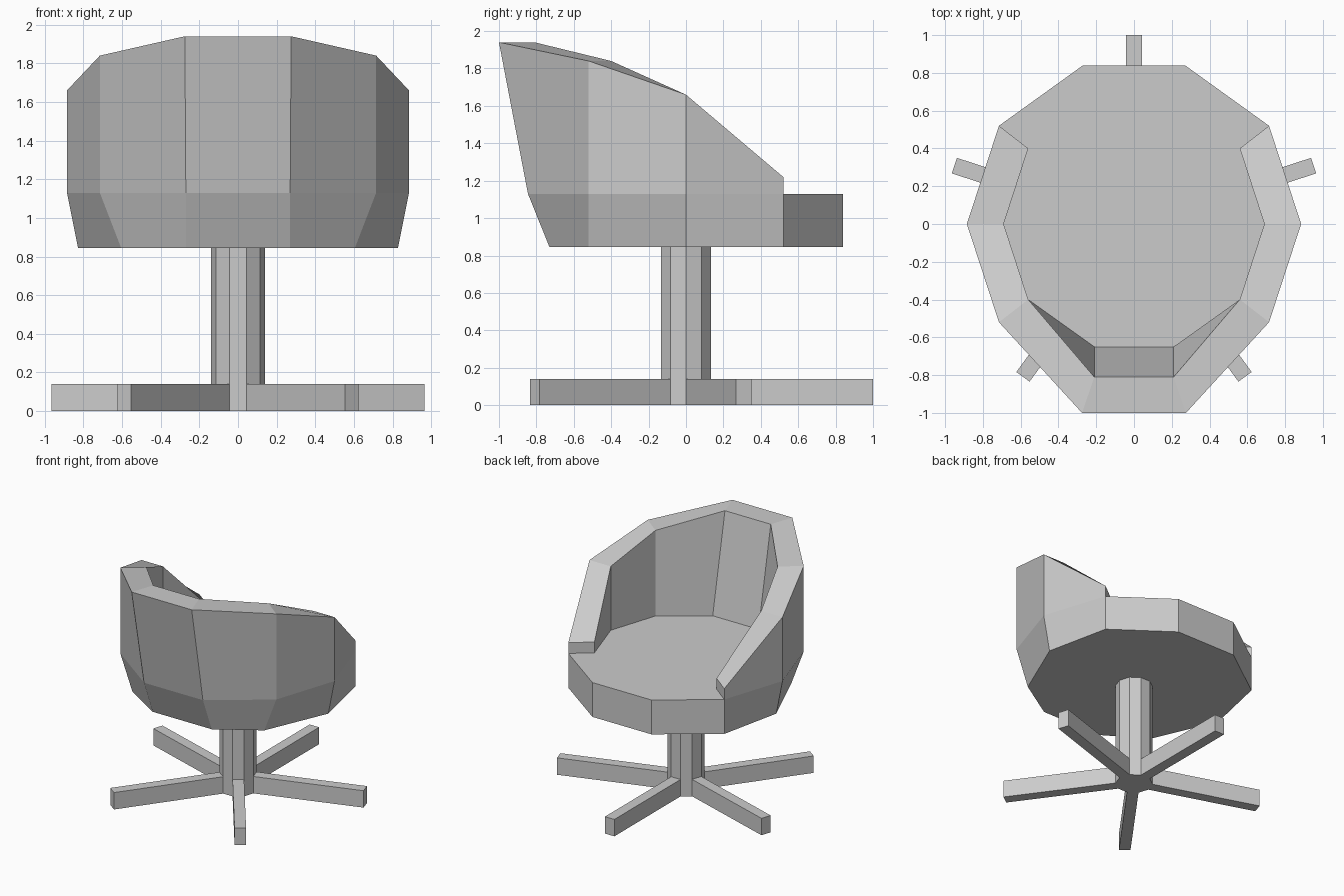
import bpy, bmesh, math

if "Cube" in bpy.data.objects:
    bpy.data.objects.remove(bpy.data.objects["Cube"])


def finish(name, bm):
    bmesh.ops.recalc_face_normals(bm, faces=bm.faces)
    mesh = bpy.data.meshes.new(name)
    bm.to_mesh(mesh)
    bm.free()
    obj = bpy.data.objects.new(name, mesh)
    bpy.context.collection.objects.link(obj)


def ring(bm, half):
    """Vertices for a half outline followed by its mirror image in x."""
    pts = half + [(-x, y, z) for x, y, z in reversed(half)]
    return [bm.verts.new(p) for p in pts]


def skin(bm, a, b, closed=False):
    n = len(a)
    for i in range(n if closed else n - 1):
        j = (i + 1) % n
        bm.faces.new((a[i], a[j], b[j], b[i]))


# Bucket seat: ten-sided pan with a wrap-around back that slopes into the arms
Z0, Z1 = 0.845, 1.13
heights = [1.22, 1.66, 1.84, 1.94]
pan = [(0.27, 0.84), (0.715, 0.52), (0.885, 0), (0.715, -0.52), (0.27, -0.845)]
base = [(0.27, 0.84), (0.715, 0.52), (0.828, 0), (0.605, -0.52), (0.27, -0.73)]
rim = [(0.715, 0.52), (0.885, 0), (0.715, -0.52), (0.275, -1.0)]
rim_in = [(0.56, 0.40), (0.69, 0), (0.56, -0.40), (0.21, -0.81)]
floor = [(0.56, 0.40), (0.69, 0), (0.56, -0.40), (0.21, -0.65)]

bm = bmesh.new()
low = ring(bm, [(x, y, Z0) for x, y in base])
mid = ring(bm, [(x, y, Z1) for x, y in pan])
top = ring(bm, [(x, y, z) for (x, y), z in zip(rim, heights)])
inner = ring(bm, [(x, y, z) for (x, y), z in zip(rim_in, heights)])
sit = ring(bm, [(x, y, Z1) for x, y in floor])
bm.faces.new(low)
skin(bm, low, mid, closed=True)
arms = mid[1:-1]
skin(bm, arms, top)
skin(bm, top, inner)
skin(bm, inner, sit)
for k in (0, -1):  # blunt arm ends
    bm.faces.new((arms[k], top[k], inner[k], sit[k]))
bm.faces.new(sit + [mid[-2], mid[-1], mid[0], mid[1]])  # sitting surface
finish("seat", bm)

# Pedestal: ten-sided column with five feet extruded from alternate faces
R, FOOT_H, REACH = 0.14, 0.14, 1.0
bm = bmesh.new()
rings = []
for z in (0, FOOT_H, Z0):
    rings.append([bm.verts.new((R * math.cos(math.radians(36 * i)),
                                R * math.sin(math.radians(36 * i)), z))
                  for i in range(10)])
bm.faces.new(rings[0])
skin(bm, rings[0], rings[1], closed=True)
skin(bm, rings[1], rings[2], closed=True)
bm.faces.ensure_lookup_table()
feet = [bm.faces[1 + i] for i in range(0, 10, 2)]
travel = REACH - R * math.cos(math.radians(18))
for i, face in enumerate(feet):
    a = math.radians(18 + 72 * i)
    new = bmesh.ops.extrude_discrete_faces(bm, faces=[face])["faces"]
    bmesh.ops.translate(bm, verts=new[0].verts,
                        vec=(travel * math.cos(a), travel * math.sin(a), 0))
finish("pedestal", bm)
